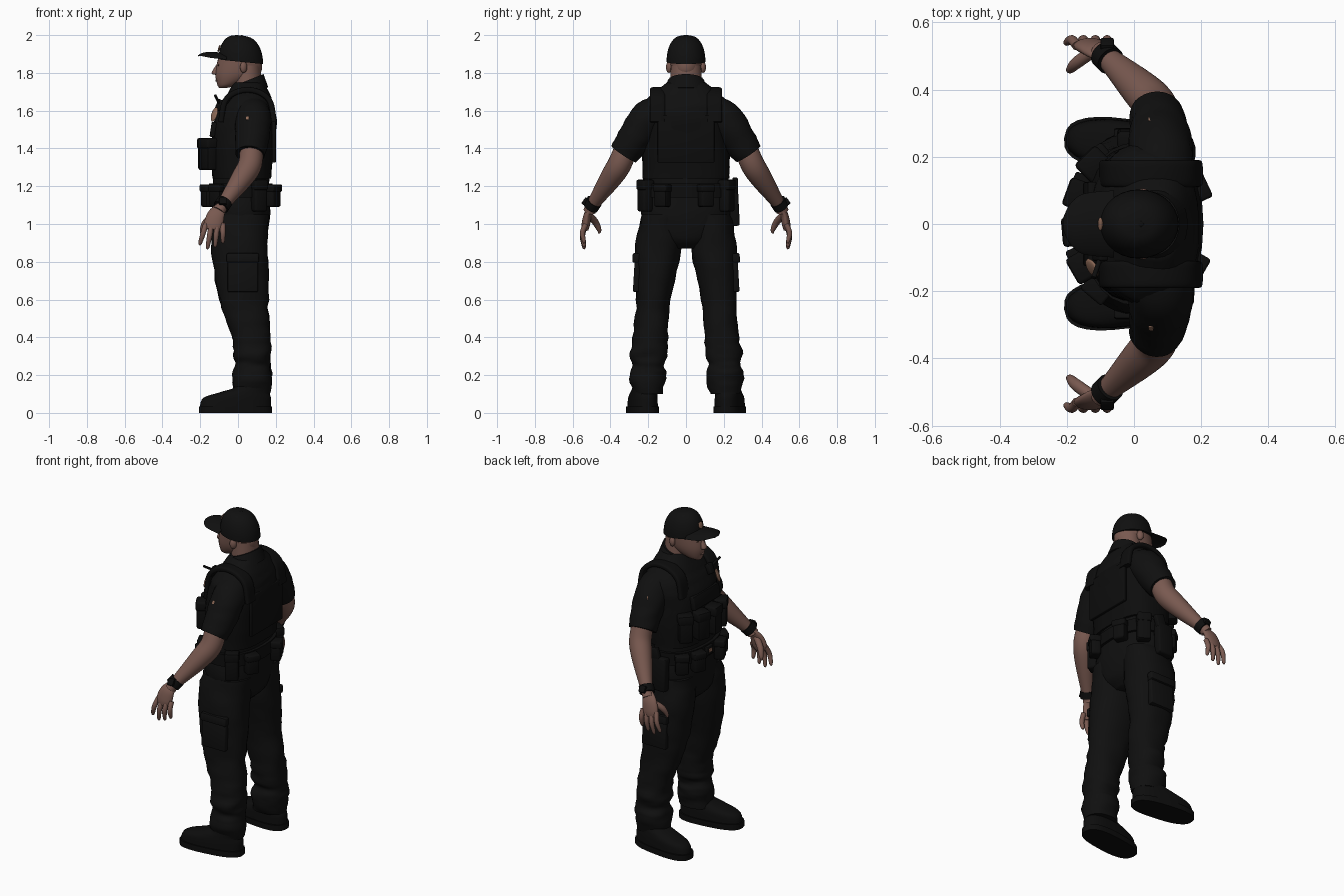
import bpy, bmesh, math
from mathutils import Vector, Matrix, noise

cube = bpy.data.objects.get("Cube")
if cube:
    bpy.data.objects.remove(cube, do_unlink=True)


def material(name, *rgb):
    mat = bpy.data.materials.new(name)
    mat.use_nodes = True
    mat.diffuse_color = (*rgb, 1)
    shader = mat.node_tree.nodes["Principled BSDF"]
    shader.inputs["Base Color"].default_value = (*rgb, 1)
    shader.inputs["Roughness"].default_value = .8
    return mat


CLOTH = material("uniform black", .005, .005, .005)
GEAR = material("gear black", .004, .004, .004)
SKIN = material("skin", .19, .1, .08)
TAN = material("badge tan", .28, .15, .1)
DARK = material("eye brown", .03, .02, .01)
SIDES = (("right", 1), ("left", -1))
ALONG_X, ALONG_Y = Vector((1, 0, 0)), Vector((0, 1, 0))


def finish(name, bm, mat, location=(0, 0, 0), rotation=(0, 0, 0)):
    bmesh.ops.recalc_face_normals(bm, faces=bm.faces[:])
    mesh = bpy.data.meshes.new(name)
    bm.to_mesh(mesh)
    bm.free()
    mesh.materials.append(mat)
    obj = bpy.data.objects.new(name, mesh)
    obj.location, obj.rotation_euler = location, rotation
    bpy.context.collection.objects.link(obj)
    bpy.ops.object.select_all(action='DESELECT')
    obj.select_set(True)
    bpy.context.view_layer.objects.active = obj
    bpy.ops.object.shade_smooth_by_angle(angle=math.radians(45))
    return obj


def smooth_path(rings, steps=5):
    """Pass a smooth curve through the control rings."""
    last = len(rings) - 1
    path = []
    for i in range(last):
        corners = zip(rings[max(i - 1, 0)], rings[i], rings[i + 1], rings[min(i + 2, last)])
        corners = list(corners)
        for step in range(steps):
            t = step / steps
            ease = t * t * (3 - 2 * t)
            path.append([start + (end - start) * ease + (end - before) / 2 * t * (1 - t) ** 2
                         - (after - start) / 2 * t * t * (1 - t) for before, start, end, after in corners])
    return path + [rings[last]]


def loft(name, rings, mat, across=None, square=2, wrinkle=0, tilt=0, droop=0, sides=28, **place):
    """Skin rings (x, y, z, a, b): level ones, or square to the path with a along 'across'."""
    path = smooth_path(rings)
    centres = [Vector(ring[:3]) for ring in path]
    bm = bmesh.new()
    loops = []
    for i, (centre, ring) in enumerate(zip(centres, path)):
        u, v = ALONG_X, ALONG_Y
        if across:
            tangent = (centres[min(i + 1, len(path) - 1)] - centres[max(i - 1, 0)]).normalized()
            u = (across - tangent * across.dot(tangent)).normalized()
            v = tangent.cross(u)
        loop = []
        for k in range(sides):
            angle = math.tau * k / sides
            c, s = (math.copysign(abs(f) ** (2 / square), f) for f in (math.cos(angle), math.sin(angle)))
            out = u * c * ring[3] + v * s * ring[4]
            co = centre + out
            fold = noise.noise(Vector((co.x * 9, co.y * 9, co.z * 28)))
            co += out.normalized() * fold * wrinkle
            co.z += tilt * co.x - droop * co.y ** 2
            loop.append(bm.verts.new(co))
        loops.append(loop)
    for low, high in zip(loops, loops[1:]):
        for k in range(sides):
            bm.faces.new((low[k - 1], low[k], high[k], high[k - 1]))
    bm.faces.new(loops[0])
    bm.faces.new(loops[-1])
    return finish(name, bm, mat, **place)


def column(name, rows, mat, **options):
    """Upright loft from rows (z, x, half depth, half width)."""
    return loft(name, [(x, 0, z, depth, width) for z, x, depth, width in rows], mat, **options)


def box(name, location, size, mat=GEAR, yaw=0, pitch=0, roll=0):
    bm = bmesh.new()
    bmesh.ops.create_cube(bm, size=1, matrix=Matrix.Diagonal((*size, 1)))
    bmesh.ops.bevel(bm, geom=bm.edges[:], offset=min(size) / 5, segments=2, affect='EDGES', profile=.5)
    return finish(name, bm, mat, location, (roll, pitch, yaw))


def ball(name, location, size, mat, yaw=0, pitch=0):
    bm = bmesh.new()
    bmesh.ops.create_uvsphere(bm, u_segments=16, v_segments=10, radius=1, matrix=Matrix.Diagonal((*size, 1)))
    return finish(name, bm, mat, location, (0, pitch, yaw))


def pouch(name, degrees, z, depth, width, height):
    """Flapped pouch placed on the oval round the body."""
    yaw = math.radians(degrees)
    x, y = .015 + .19 * math.cos(yaw), .25 * math.sin(yaw)
    box(name, (x, y, z), (depth, width, height), yaw=yaw)
    box(name + "_flap", (x, y, z + height / 3), (depth * 1.15, width * 1.1, height / 3), yaw=yaw)


# Head and face
column("neck", [(1.64, .05, .08, .09), (1.84, .05, .07, .08)], SKIN)
column("head", [(1.72, -.08, .02, .02), (1.74, -.05, .06, .05), (1.8, 0, .12, .08), (1.9, .01, .11, .09)], SKIN)
column("nose", [(1.79, -.11, .01, .01), (1.8, -.12, .02, .02), (1.85, -.1, .01, .01)], SKIN)
ball("lips", (-.11, 0, 1.76), (.01, .02, .007), SKIN)
for side, s in SIDES:
    ball(side + "_ear", (.03, s * .09, 1.83), (.02, .015, .03), SKIN, yaw=-s / 2)
    ball(side + "_eye", (-.1, s * .03, 1.84), (.007, .01, .005), DARK, yaw=-s / 3)

# Cap: dome, drooping brim, button and patch
dome = [(1.86 + .14 * math.sin(a), .015, .118 * math.cos(a) ** .7, .103 * math.cos(a) ** .7)
        for a in (i / 4 for i in range(7))]
column("cap_crown", dome, CLOTH, tilt=-.1)
loft("cap_brim", [(-.06, 0, 1.9, .1, .006), (-.15, 0, 1.905, .09, .006), (-.19, 0, 1.9, .06, .005),
                  (-.21, 0, 1.89, .02, .003)], CLOTH, across=ALONG_Y, droop=3)
ball("cap_button", (.02, 0, 1.995), (.01, .01, .005), GEAR)
ball("cap_patch", (-.1, 0, 1.93), (.005, .02, .02), TAN, pitch=.3)

# Shirt, collar and vest
column("shirt", [(1.1, .01, .15, .22), (1.3, .02, .15, .23), (1.5, .03, .165, .235), (1.6, .045, .15, .24),
                 (1.67, .055, .12, .2), (1.75, .06, .08, .1)], CLOTH, square=2.3, wrinkle=.006)
column("collar", [(1.66, .05, .11, .13), (1.74, .05, .085, .095)], CLOTH, tilt=.4)
column("vest", [(1.24, .02, .155, .23), (1.4, .025, .165, .23), (1.55, .04, .165, .21), (1.64, .055, .12, .18)],
       GEAR, square=2.7, wrinkle=.003)
box("back_panel", (.19, 0, 1.45), (.02, .3, .25))
box("front_panel", (-.13, 0, 1.5), (.03, .25, .08), pitch=.15)
for side, s in SIDES:
    arc = [math.pi * i / 6 for i in range(7)]
    loft(side + "_vest_strap", [(.05 - .14 * math.cos(a), s * .15, 1.54 + .17 * math.sin(a) ** .7, .04, .015)
                                for a in arc], GEAR, across=ALONG_Y, square=4)
    box(side + "_strap_clip", (-.05, s * .15, 1.66), (.05, .06, .02), pitch=-.9)
for i, degrees in enumerate(range(135, 215, 25)):
    pouch(f"chest_pouch_{i + 1}", degrees, 1.37, .07, .08, .17)
ball("chest_badge", (-.125, -.13, 1.58), (.009, .03, .04), TAN, yaw=.5, pitch=.3)
box("shoulder_microphone", (-.1, -.09, 1.63), (.03, .04, .06), pitch=.4)
loft("radio_antenna", [(-.1, -.1, 1.64, .007, .007), (-.12, -.16, 1.68, .007, .007)], GEAR, across=ALONG_X)

# Arms and hands
for side, s in SIDES:
    def limb(name, joints, mat=SKIN, flat=1, **options):
        """Mirrored limb through joints (x, y, z, radius)."""
        rings = [(x, s * y, z, radius, radius * flat) for x, y, z, radius in joints]
        loft(f"{side}_{name}", rings, mat, across=ALONG_X, **options)

    limb("sleeve", [(.07, .11, 1.6, .09), (.08, .2, 1.56, .095), (.075, .27, 1.46, .09), (.065, .33, 1.37, .078)],
         CLOTH, wrinkle=.006)
    limb("forearm", [(.07, .31, 1.42, .06), (.065, .35, 1.32, .063), (.02, .4, 1.24, .058),
                     (-.08, .495, 1.1, .033), (-.1, .51, 1.07, .033)])
    limb("wrist_band", [(-.07, .485, 1.12, .043), (-.09, .505, 1.09, .043)], GEAR)
    box(side + "_watch_face", (-.08, s * .535, 1.12), (.04, .02, .04), roll=s * .6)
    limb("palm", [(-.09, .5, 1.09, .03), (-.115, .52, 1.05, .045), (-.13, .53, 1, .05), (-.135, .535, .97, .04)],
         flat=.45)
    for i, length in enumerate((.1, .12, .11, .09)):
        x = -.17 + i * .03
        tip = x - .03 + i * .01
        limb(f"finger_{i + 1}", [(x, .53, 1, .014), ((x + tip) / 2, .548, 1 - length / 2, .014),
                                 (tip, .54, 1 - length, .01), (tip, .535, .99 - length, .004)])
    limb("thumb", [(-.12, .515, 1.05, .018), (-.17, .48, 1.01, .018), (-.19, .46, .97, .012), (-.195, .46, .95, .005)])
    box(side + "_sleeve_mark", (.05, s * .31, 1.56), (.015, .006, .02), TAN, roll=s / 2)

# Trousers, cargo pockets and boots
column("trouser_seat", [(1.17, .015, .15, .225), (1.05, .015, .155, .238), (.93, .01, .14, .19), (.87, .01, .09, .09)],
       CLOTH, square=2.3, wrinkle=.004)
for side, s in SIDES:
    shift = .01 if s > 0 else -.008
    leg = [(.015, .12, 1.05, .145, .11), (.01, .14, .85, .15, .12), (.03, .165, .6, .127, .092),
           (.07, .18, .4, .1, .092), (.076, .19, .3, .097, .1), (.078, .19, .25, .095, .083),
           (.076, .195, .2, .104, .1), (.074, .195, .1, .098, .076)]
    loft(side + "_trouser_leg", [(x, s * y + shift, z, depth, width) for x, y, z, depth, width in leg],
         CLOTH, square=2.2, wrinkle=.012)
    box(side + "_cargo_pocket", (.025, s * .25 + shift, .74), (.16, .035, .2), CLOTH, roll=s * .06)
    box(side + "_cargo_flap", (.025, s * .255 + shift, .82), (.17, .04, .05), CLOTH, roll=s * .06)
    # Boots turn slightly outward
    stance = dict(location=(.075, s * .21 + shift, 0), rotation=(0, 0, -s * .13))
    column(side + "_boot", [(.03, -.09, .19, .075), (.08, -.08, .18, .073), (.11, -.04, .13, .068),
                            (.14, 0, .09, .064), (.22, 0, .08, .062)], GEAR, square=2.4, **stance)
    column(side + "_boot_sole", [(0, -.09, .195, .08), (.035, -.09, .195, .08)], GEAR, square=2.7, **stance)

# Duty belt, its pouches and the holster
column("duty_belt", [(1.14, .015, .168, .243), (1.215, .015, .168, .243)], GEAR, square=2.3)
box("belt_buckle", (-.155, 0, 1.18), (.02, .06, .055))
box("buckle_plate", (-.168, 0, 1.18), (.006, .03, .02), TAN)
for i, degrees in enumerate((25, 60, 130, 155, 205, 230, 300, 330)):
    at_hip = degrees in (60, 300)
    pouch(f"belt_pouch_{i + 1}", degrees, 1.15, .06, .075, .17 if at_hip else .12)
box("holster", (0, .255, 1.09), (.1, .05, .2), roll=.05)
box("pistol_grip", (.03, .26, 1.2), (.06, .03, .08), pitch=.3)
